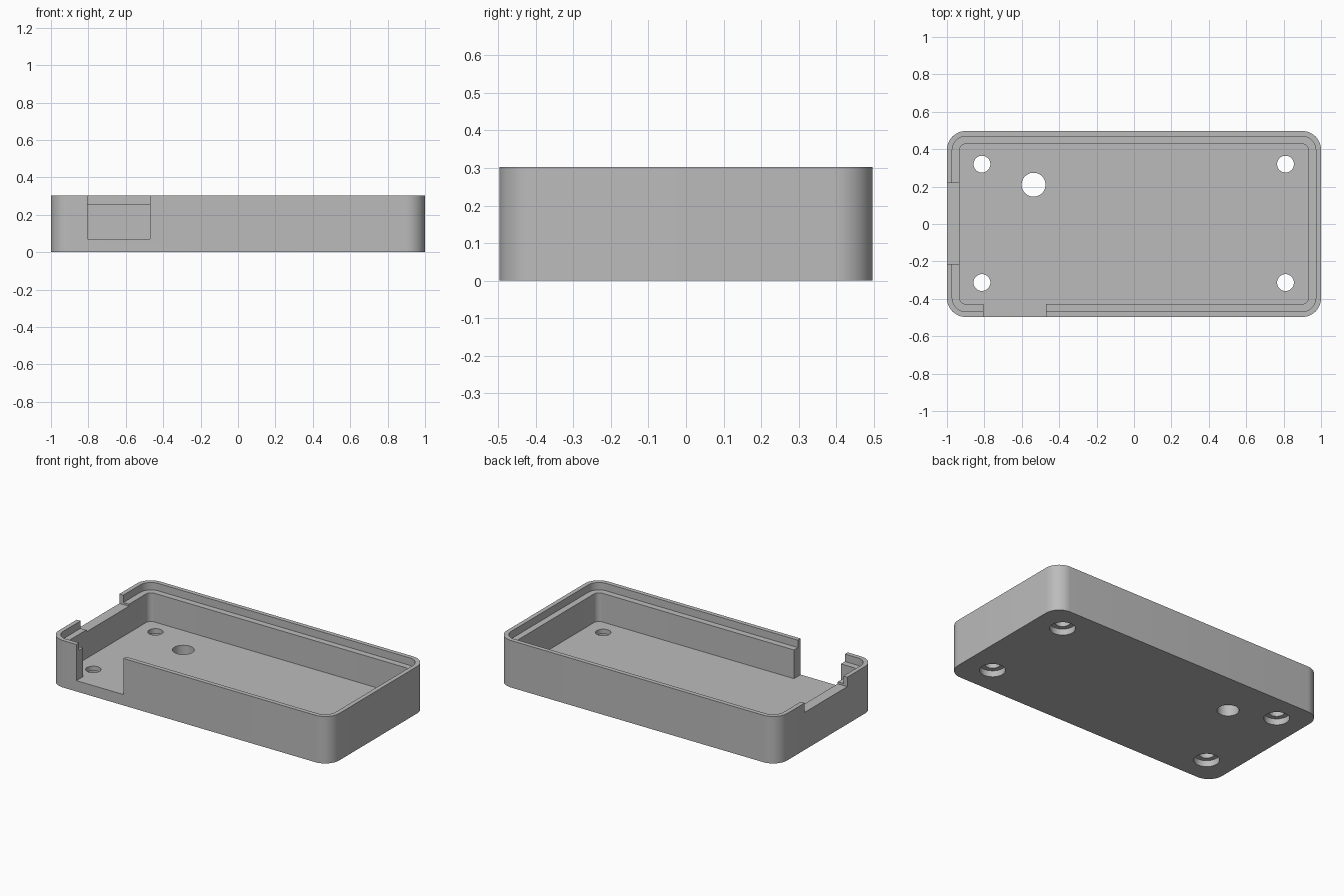
import bpy
import bmesh
import math

cube = bpy.data.objects.get("Cube")
if cube:
    bpy.data.objects.remove(cube, do_unlink=True)

HX, HY, H = 1.0, 0.497, 0.303
FLOOR, LEDGE, TOP = 0.07, 0.255, 0.4

grey = bpy.data.materials.new("plain grey")
grey.use_nodes = True
colour = (0.5, 0.5, 0.5, 1)
grey.diffuse_color = colour
grey.node_tree.nodes["Principled BSDF"].inputs["Base Color"].default_value = colour


def prism(name, outline, z0, z1):
    """Extrude a flat outline from z0 to z1."""
    bm = bmesh.new()
    face = bm.faces.new([bm.verts.new((x, y, z0)) for x, y in outline])
    ext = bmesh.ops.extrude_face_region(bm, geom=[face])
    moved = [v for v in ext["geom"] if isinstance(v, bmesh.types.BMVert)]
    bmesh.ops.translate(bm, verts=moved, vec=(0, 0, z1 - z0))
    bmesh.ops.recalc_face_normals(bm, faces=bm.faces)
    mesh = bpy.data.meshes.new(name)
    bm.to_mesh(mesh)
    bm.free()
    mesh.materials.append(grey)
    obj = bpy.data.objects.new(name, mesh)
    bpy.context.collection.objects.link(obj)
    return obj


def rounded(inset, radius, steps=12):
    """Rounded rectangle set in from the outer walls."""
    pts = []
    for i, (sx, sy) in enumerate([(1, 1), (-1, 1), (-1, -1), (1, -1)]):
        cx, cy = sx * (HX - inset - radius), sy * (HY - inset - radius)
        for k in range(steps + 1):
            a = math.pi / 2 * (i + k / steps)
            pts.append((cx + radius * math.cos(a), cy + radius * math.sin(a)))
    return pts


def rect(x0, x1, y0, y1):
    return [(x0, y0), (x1, y0), (x1, y1), (x0, y1)]


def circle(x, y, r, n=40):
    return [(x + r * math.cos(math.tau * k / n), y + r * math.sin(math.tau * k / n))
            for k in range(n)]


tray = prism("enclosure_tray", rounded(0, 0.1), 0, H)

# Cavity, lid ledge and the two wall openings
cutters = [
    prism("cavity_cutter", rounded(0.068, 0.035), FLOOR, TOP),
    prism("ledge_cutter", rounded(0.028, 0.075), LEDGE, TOP),
    prism("front_opening_cutter", rect(-0.805, -0.47, -0.6, -0.4), FLOOR, TOP),
    prism("side_opening_cutter", rect(-1.1, -0.9, -0.215, 0.22), 0.242, TOP),
    prism("cable_hole_cutter", circle(-0.537, 0.21, 0.064), -0.1, 0.15),
]

# Counterbored screw holes in the floor
for x in (-0.813, 0.81):
    for y in (-0.313, 0.32):
        cutters.append(prism("counterbore_cutter", circle(x, y, 0.075), -0.1, 0.04))
        cutters.append(prism("screw_hole_cutter", circle(x, y, 0.045), -0.1, 0.15))

bpy.context.view_layer.objects.active = tray
for cutter in cutters:
    cutter.hide_render = True
    mod = tray.modifiers.new(cutter.name, "BOOLEAN")
    mod.operation = "DIFFERENCE"
    mod.solver = "EXACT"
    mod.object = cutter
    bpy.ops.object.modifier_apply(modifier=mod.name)
    bpy.data.objects.remove(cutter, do_unlink=True)

bpy.ops.object.select_all(action="DESELECT")
tray.select_set(True)
bpy.ops.object.shade_smooth_by_angle(angle=math.radians(30))
